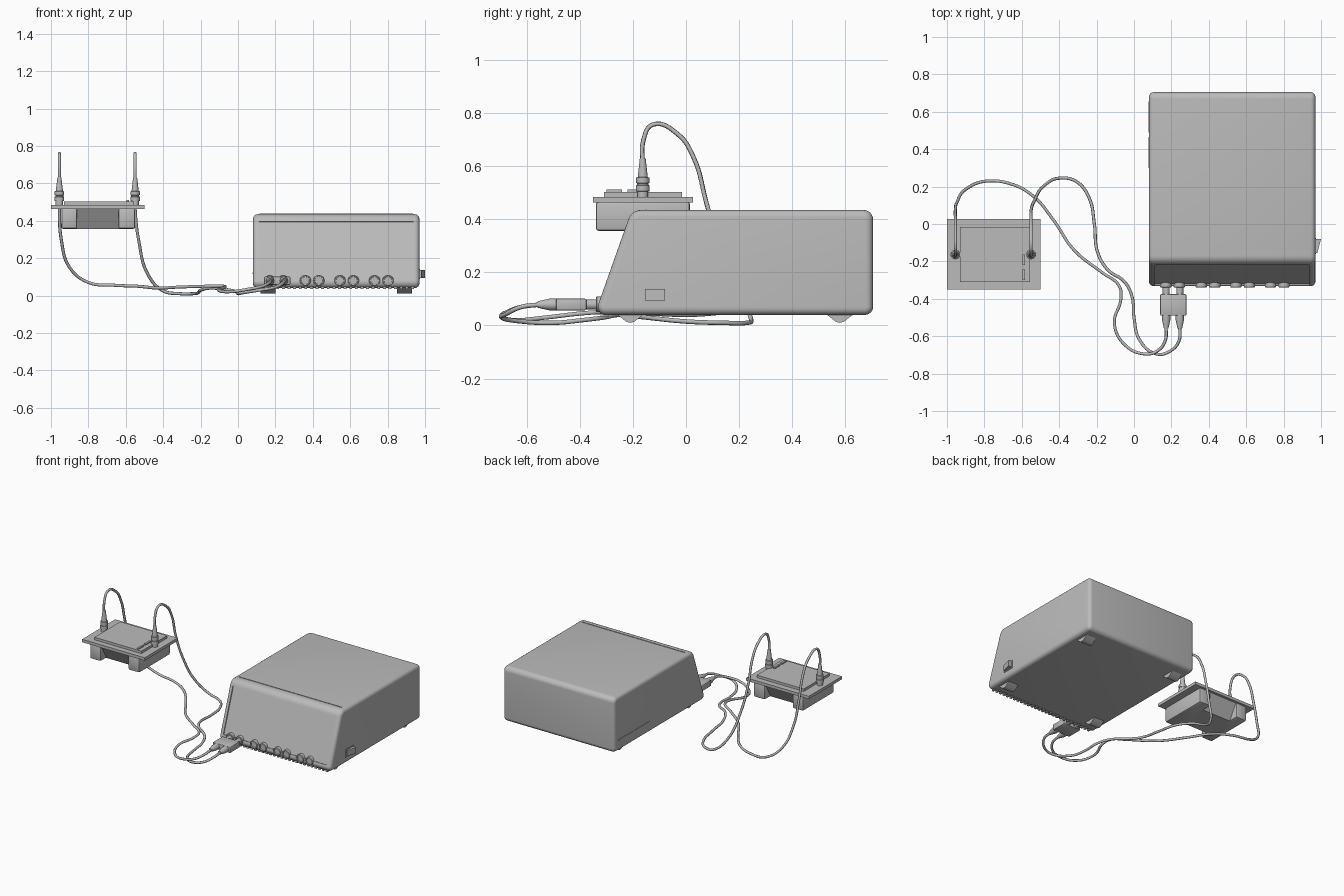
import bpy, bmesh, math
from mathutils import Vector, Matrix

cube = bpy.data.objects.get("Cube")
if cube:
    bpy.data.objects.remove(cube)

grey = bpy.data.materials.new("plain grey")
grey.use_nodes = True
COLOUR = (0.5, 0.5, 0.5, 1)
grey.diffuse_color = COLOUR
grey.node_tree.nodes["Principled BSDF"].inputs["Base Color"].default_value = COLOUR


def finish(name, bm, smooth=True):
    bmesh.ops.recalc_face_normals(bm, faces=bm.faces)
    mesh = bpy.data.meshes.new(name)
    bm.to_mesh(mesh)
    bm.free()
    obj = bpy.data.objects.new(name, mesh)
    bpy.context.collection.objects.link(obj)
    mesh.materials.append(grey)
    if smooth:
        bpy.ops.object.select_all(action="DESELECT")
        obj.select_set(True)
        bpy.context.view_layer.objects.active = obj
        bpy.ops.object.shade_smooth_by_angle(angle=math.radians(35))
    return obj


def rounded(corners, steps=6):
    """Outline with each (y, z, radius) corner replaced by an arc."""
    out = []
    for i, (y, z, r) in enumerate(corners):
        p = Vector((y, z))
        a = (Vector(corners[i - 1][:2]) - p).normalized()
        b = (Vector(corners[(i + 1) % len(corners)][:2]) - p).normalized()
        half = a.angle(b) / 2
        centre = p + (a + b).normalized() * r / math.sin(half)
        start = p + a * r / math.tan(half) - centre
        end = p + b * r / math.tan(half) - centre
        for k in range(steps + 1):
            out.append(centre + start.lerp(end, k / steps).normalized() * r)
    return out


def prism(outline, x0, x1):
    """Extrude a (y, z) outline along x."""
    bm = bmesh.new()
    face = bm.faces.new([bm.verts.new((x0, p[0], p[1])) for p in outline])
    new = bmesh.ops.extrude_face_region(bm, geom=[face])["geom"]
    moved = [v for v in new if isinstance(v, bmesh.types.BMVert)]
    bmesh.ops.translate(bm, verts=moved, vec=(x1 - x0, 0, 0))
    bmesh.ops.recalc_face_normals(bm, faces=bm.faces)
    return bm


def box(name, x0, x1, y0, y1, z0, z1, bevel=0.0):
    bm = prism([(y0, z0), (y1, z0), (y1, z1), (y0, z1)], x0, x1)
    if bevel:
        bmesh.ops.bevel(bm, geom=bm.edges[:], offset=bevel, segments=2,
                        profile=0.5, affect="EDGES")
    return finish(name, bm)


def turned(name, origin, axis, stations, sides=24):
    """Solid of revolution through (distance, radius) stations along an axis."""
    bm = bmesh.new()
    rings = []
    for d, r in stations:
        rings.append([bm.verts.new((r * math.cos(t * math.tau / sides),
                                    r * math.sin(t * math.tau / sides), d))
                      for t in range(sides)])
    for low, high in zip(rings, rings[1:]):
        for i in range(sides):
            j = (i + 1) % sides
            bm.faces.new((low[i], low[j], high[j], high[i]))
    bm.faces.new(rings[0])
    bm.faces.new(rings[-1])
    turn = Vector((0, 0, 1)).rotation_difference(Vector(axis)).to_matrix().to_4x4()
    bm.transform(Matrix.Translation(origin) @ turn)
    return finish(name, bm)


def cable(name, points):
    curve = bpy.data.curves.new(name, "CURVE")
    curve.dimensions = "3D"
    curve.bevel_depth = 0.0085
    curve.bevel_resolution = 2
    curve.resolution_u = 8
    curve.use_fill_caps = True
    spline = curve.splines.new("BEZIER")
    spline.bezier_points.add(len(points) - 1)
    for bp, p in zip(spline.bezier_points, points):
        bp.co = p
        bp.handle_left_type = bp.handle_right_type = "AUTO"
    curve.materials.append(grey)
    obj = bpy.data.objects.new(name, curve)
    bpy.context.collection.objects.link(obj)
    bpy.ops.object.select_all(action="DESELECT")
    obj.select_set(True)
    bpy.context.view_layer.objects.active = obj
    bpy.ops.object.convert(target="MESH")
    bpy.ops.object.shade_smooth()


# Main housing: rounded wedge with softened sides and a sunken front panel
LEFT, RIGHT = 0.08, 0.97
bm = prism(rounded([(-0.345, 0.04, 0.03), (-0.205, 0.435, 0.05),
                    (0.705, 0.435, 0.035), (0.705, 0.04, 0.03)]), LEFT, RIGHT)
rim = [e for e in bm.edges if abs(e.verts[0].co.x - e.verts[1].co.x) < 1e-4]
bmesh.ops.bevel(bm, geom=rim, offset=0.025, segments=4, profile=0.5, affect="EDGES")
bm.normal_update()
front = max((f for f in bm.faces if f.normal.y < -0.9), key=lambda f: f.calc_area())
bmesh.ops.inset_region(bm, faces=[front], thickness=0.01)
bmesh.ops.inset_region(bm, faces=[front], thickness=0.001, depth=-0.007)
finish("housing", bm)
box("top_seam", 0.115, 0.935, -0.153, -0.148, 0.43, 0.438)

# Wedge feet and the ribbed lower front edge
for x in (0.12, 0.85):
    for y in (-0.21, 0.58):
        outline = [(y - 0.055, 0.045), (y - 0.015, 0.014), (y, 0.01),
                   (y + 0.015, 0.014), (y + 0.055, 0.045)]
        finish("foot", prism(outline, x, x + 0.08))
for i in range(28):
    x = 0.115 + i * 0.03
    box("vent_rib", x, x + 0.015, -0.322, -0.29, 0.034, 0.055)

# Sockets in pairs along the front
for x in (0.17, 0.36, 0.545, 0.73):
    for dx in (0, 0.072):
        turned("socket", (x + dx, -0.3, 0.08), (0, -1, 0),
               [(0, 0.03), (0.036, 0.03), (0.039, 0.027), (0.039, 0.022),
                (0.032, 0.021)])

# Rocker switch and side slots
box("switch_frame", 0.965, 0.974, -0.16, -0.075, 0.088, 0.143)
bm = prism([(-0.155, 0.095), (-0.08, 0.095), (-0.08, 0.137), (-0.155, 0.137)], 0.97, 0.98)
for v in bm.verts:
    if v.co.x > 0.975 and v.co.y > -0.1:
        v.co.x = 1.0
finish("switch_rocker", bm)
for y in (0.3, 0.49):
    box("side_slot", LEFT - 0.003, LEFT + 0.005, y, y + 0.165, 0.115, 0.123)

# Twin plug
box("plug_body", 0.14, 0.28, -0.49, -0.375, 0.057, 0.101, 0.006)
for x in (0.172, 0.245):
    turned("plug_barrel", (x, -0.32, 0.079), (0, -1, 0), [(0, 0.019), (0.06, 0.019)])
    turned("cable_boot", (x, -0.485, 0.079), (0, -1, 0),
           [(0, 0.022), (0.03, 0.022), (0.075, 0.012)])

# Remote unit: flange, lid, buttons and notched lower body
box("flange", -1, -0.5, -0.35, 0.027, 0.464, 0.485)
box("lid", -0.93, -0.555, -0.31, -0.015, 0.484, 0.503)
for y in (-0.3, -0.22):
    box("button", -0.597, -0.583, y, y + 0.058, 0.5, 0.512)
for x0, x1 in ((-0.945, -0.86), (-0.64, -0.55)):
    box("end_block", x0, x1, -0.34, 0.015, 0.357, 0.466, 0.01)
finish("lower_body", prism([(-0.335, 0.466), (-0.27, 0.357), (-0.055, 0.357),
                            (0.01, 0.466)], -0.87, -0.63))

# Connectors standing on the flange
for x in (-0.955, -0.55):
    turned("connector", (x, -0.163, 0.48), (0, 0, 1),
           [(0, 0.02), (0.025, 0.02), (0.026, 0.026), (0.048, 0.026),
            (0.049, 0.021), (0.056, 0.021), (0.057, 0.025), (0.077, 0.025),
            (0.079, 0.019), (0.15, 0.011)])

# Cables from the plug to the connectors
cable("outer_cable", [
    (0.172, -0.55, 0.079), (0.168, -0.62, 0.07), (0.13, -0.675, 0.05),
    (0.06, -0.695, 0.035), (-0.05, -0.645, 0.02), (-0.105, -0.53, 0.03),
    (-0.07, -0.4, 0.045), (-0.08, -0.33, 0.05), (-0.17, -0.26, 0.05),
    (-0.32, -0.14, 0.045), (-0.43, 0.02, 0.04), (-0.54, 0.15, 0.05),
    (-0.66, 0.215, 0.055), (-0.8, 0.228, 0.07), (-0.9, 0.185, 0.15),
    (-0.945, 0.12, 0.3), (-0.955, 0.075, 0.47), (-0.955, 0.03, 0.63),
    (-0.955, -0.03, 0.72), (-0.955, -0.125, 0.757), (-0.955, -0.16, 0.7),
    (-0.955, -0.163, 0.6)])
cable("inner_cable", [
    (0.245, -0.55, 0.079), (0.242, -0.62, 0.07), (0.2, -0.675, 0.045),
    (0.12, -0.695, 0.03), (0.03, -0.62, 0.015), (0, -0.5, 0.01),
    (-0.01, -0.39, 0.02), (-0.05, -0.31, 0.03), (-0.14, -0.245, 0.04),
    (-0.195, -0.15, 0.03), (-0.212, 0, 0.015), (-0.24, 0.14, 0.01),
    (-0.31, 0.228, 0.01), (-0.4, 0.245, 0.025), (-0.48, 0.205, 0.11),
    (-0.53, 0.13, 0.29), (-0.55, 0.075, 0.47), (-0.55, 0.03, 0.63),
    (-0.55, -0.03, 0.72), (-0.55, -0.125, 0.757), (-0.55, -0.16, 0.7),
    (-0.55, -0.163, 0.6)])
